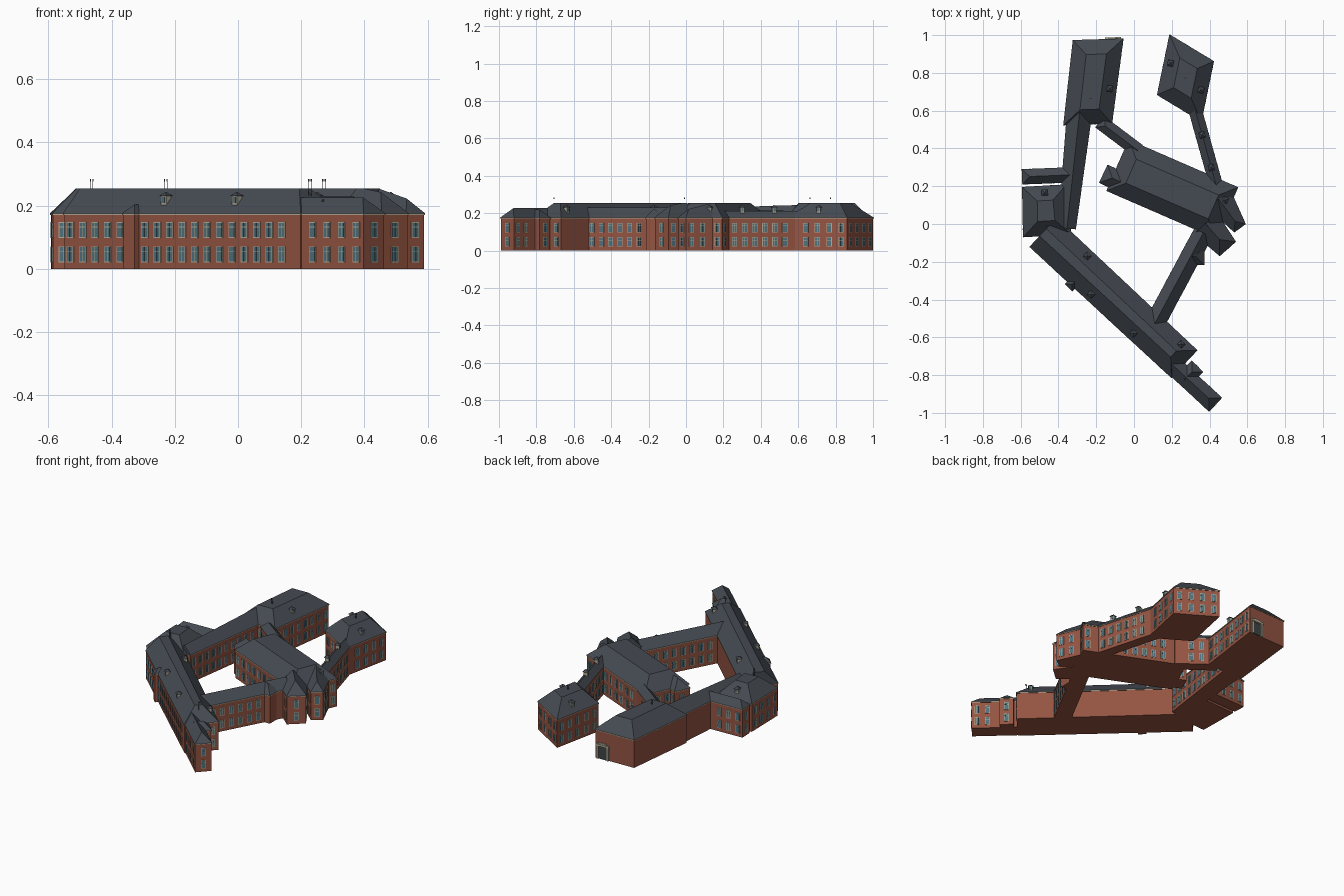
import bpy, bmesh, math
from mathutils import Vector, Matrix

if "Cube" in bpy.data.objects:
    bpy.data.objects.remove(bpy.data.objects["Cube"])

EAVE, RIDGE = 0.176, 0.255

def material(name, rgb):
    m = bpy.data.materials.new(name)
    m.diffuse_color = (*rgb, 1)
    m.use_nodes = True
    m.node_tree.nodes["Principled BSDF"].inputs["Base Color"].default_value = m.diffuse_color
    return m

BRICK = material("brick", (0.30, 0.09, 0.055))
SLATE = material("slate", (0.06, 0.07, 0.085))
STONE = material("pale_stone", (0.45, 0.41, 0.31))
GLASS = material("glass", (0.08, 0.17, 0.21))
DARK = material("dark_door", (0.05, 0.06, 0.06))

LEFT, FAR, RIGHT, NEAR = range(4)

class Wing:
    """A straight wing along an axis; corners run clockwise from near left."""
    def __init__(self, start, end, width, end_width=None, skew=0, blank=()):
        a, b = Vector(start), Vector(end)
        d = (b - a).normalized()
        side = Vector((-d.y, d.x))
        h0, h1 = width / 2, (end_width or width) / 2
        slant = d * skew
        self.a, self.b, self.width, self.blank = a, b, max(h0, h1) * 2, blank
        self.poly = [a + side * h0 - slant, b + side * h1 - slant,
                     b - side * h1 + slant, a - side * h0 + slant]

NW = Wing((-.245, .53), (-.19, .975), .25, .26, skew=.02, blank=(LEFT, FAR))  # north-west block
NE = Wing((.24, .615), (.305, .93), .254, skew=-.045)                         # north-east block
CORNER = Wing((-.475, .20), (-.46, -.06), .23, .25)                           # west corner block
LONG = Wing((-.48, -.046), (.265, -.74), .205, .196, blank=(LEFT,))           # long south-west wing
CENTRE = Wing((-.085, .31), (.49, .06), .29)                                  # centre block
EAST = Wing((.325, .60), (.445, .17), .065)                                   # east link
SOUTH = Wing((.095, -.555), (.365, -.05), .10)                                # south link
WINGS = [
    NW, NE, CORNER, LONG, CENTRE, EAST, SOUTH,
    Wing((-.285, .62), (-.355, -.02), .13, .09, blank=(RIGHT,)),              # west link
    Wing((-.18, .54), (.02, .39), .07),                                       # north link
    Wing((-.59, .25), (-.34, .26), .075),                                     # west spur
    Wing((.20, -.742), (.43, -.955), .095),                                   # long wing tip
    Wing((.27, -.82), (.335, -.755), .08),                                    # tip step
    Wing((-.27, -.26), (-.345, -.335), .05, blank=range(4)),                  # wall buttress
    Wing((.30, -.17), (.37, -.17), .09),                                      # south link bay
    Wing((-.16, .265), (0, .19), .10),                                        # centre west bay
    Wing((.45, .13), (.56, -.02), .15, .07),                                  # centre east bay
    Wing((.38, 0), (.495, -.13), .16, .11),                                   # centre south bay
]

def edges(poly):
    for i, a in enumerate(poly):
        b = poly[(i + 1) % len(poly)]
        d = (b - a).normalized()
        yield i, a, b, d, Vector((-d.y, d.x))

def inside(p, poly, margin):
    return all((p - a).dot(n) < margin for _, a, b, d, n in edges(poly))

def offset(poly, dist):
    es, out = list(edges(poly)), []
    for i in range(len(es)):
        n0, n1 = es[i - 1][4], es[i][4]
        out.append(es[i][1] + (n0 + n1) * dist / (1 + n0.dot(n1)))
    return out

def prism(poly, z0, z1):
    bm = bmesh.new()
    f = bm.faces.new([bm.verts.new((p.x, p.y, z0)) for p in poly])
    top = bmesh.ops.extrude_face_region(bm, geom=[f])["geom"]
    bmesh.ops.translate(bm, verts=[v for v in top if isinstance(v, bmesh.types.BMVert)], vec=(0, 0, z1 - z0))
    bmesh.ops.recalc_face_normals(bm, faces=bm.faces)
    return bm

def hip_roof(w):
    big = offset(w.poly, 0.003)
    bm = prism(big, EAVE - 0.005, RIDGE)
    for i, a, b, d, n in edges(w.poly):
        # ends buried in a wider neighbour stay upright so the ridge runs through
        if i in (FAR, NEAR) and any(o.width > w.width and inside((a + b) / 2, o.poly, -.01)
                                    for o in WINGS if o is not w):
            continue
        geom = bm.verts[:] + bm.edges[:] + bm.faces[:]
        bmesh.ops.bisect_plane(bm, geom=geom, dist=1e-6, plane_co=(big[i].x, big[i].y, EAVE),
                               plane_no=(n.x, n.y, 1), clear_outer=True)
        bmesh.ops.holes_fill(bm, edges=[e for e in bm.edges if e.is_boundary], sides=0)
    bmesh.ops.recalc_face_normals(bm, faces=bm.faces)
    return bm

def to_object(bm, name, mats):
    me = bpy.data.meshes.new(name)
    bm.to_mesh(me)
    bm.free()
    for m in mats:
        me.materials.append(m)
    ob = bpy.data.objects.new(name, me)
    bpy.context.collection.objects.link(ob)
    return ob

def union(parts, name, mats):
    obs = [to_object(bm, name, mats) for bm in parts]
    for o in obs[1:]:
        mod = obs[0].modifiers.new("join", "BOOLEAN")
        mod.operation, mod.solver, mod.object = "UNION", "EXACT", o
    dg = bpy.context.evaluated_depsgraph_get()
    me = bpy.data.meshes.new_from_object(obs[0].evaluated_get(dg))
    obs[0].modifiers.clear()
    obs[0].data = me
    for o in obs[1:]:
        bpy.data.objects.remove(o)
    return obs[0]

# Brick walls and slate roofs
union([prism(w.poly, 0, EAVE - 0.001) for w in WINGS], "brick_walls", [BRICK])
roof = union([hip_roof(w) for w in WINGS], "slate_roof", [SLATE, STONE])
for f in roof.data.polygons:
    if abs(f.normal.z) < 0.1 and f.center.z < EAVE + 0.001:
        f.material_index = 1        # pale eaves line

def box(bm, frame, loc, size, mat):
    m = frame @ Matrix.Translation(loc) @ Matrix.Diagonal((*size, 1))
    for v in bmesh.ops.create_cube(bm, size=1, matrix=m)["verts"]:
        for f in v.link_faces:
            f.material_index = mat

def frame_at(p, z, angle):
    return Matrix.Translation((p[0], p[1], z)) @ Matrix.Rotation(angle, 4, "Z")

# Two storeys of windows on every exposed wall
bm = bmesh.new()
for w in WINGS:
    for i, a, b, d, n in edges(w.poly):
        if i in w.blank:
            continue
        length = (b - a).length
        count = int((length - 0.01) / 0.052)
        for c in range(count):
            p = a + d * length * (c + 0.5) / count
            if any(inside(p, o.poly, .016) for o in WINGS if o is not w):
                continue
            for z in (0.046, 0.123):
                fr = frame_at(p, z, math.atan2(d.y, d.x))
                box(bm, fr, (0, 0, 0), (0.029, 0.005, 0.051), 0)
                for sx in (-1, 1):
                    box(bm, fr, (sx * 0.0061, 0, -0.007), (0.0105, 0.007, 0.031), 1)
                    box(bm, fr, (sx * 0.0061, 0, 0.0167), (0.0105, 0.007, 0.0125), 1)
to_object(bm, "windows", [STONE, GLASS])

# Dormers: wing, side and fraction along that side
bm = bmesh.new()
for w, side, t in [(LONG, RIGHT, .6), (LONG, RIGHT, .3), (LONG, LEFT, .92), (LONG, LEFT, .25), (CORNER, NEAR, .5),
                   (NW, RIGHT, .6), (NE, LEFT, .55), (NE, RIGHT, .5), (EAST, LEFT, .3), (EAST, LEFT, .7),
                   (CENTRE, FAR, .3)]:
    _, a, b, d, n = list(edges(w.poly))[side]
    fr = frame_at(a.lerp(b, t) - n * 0.03, 0, math.atan2(d.y, d.x))
    box(bm, fr, (0, -0.004, 0.213), (0.022, 0.022, 0.034), 0)
    box(bm, fr, (0, 0.006, 0.218), (0.012, 0.006, 0.018), 1)
    cap = fr @ Matrix.Translation((0, -0.003, 0.237)) @ Matrix.Rotation(math.pi / 4, 4, "Z")
    for v in bmesh.ops.create_cone(bm, cap_ends=True, segments=4, radius1=0.023, radius2=0,
                                   depth=0.014, matrix=cap)["verts"]:
        for f in v.link_faces:
            f.material_index = 2
to_object(bm, "dormers", [STONE, GLASS, SLATE])

# Paired chimney pots on slim stems, above the wing axes
bm = bmesh.new()
for w, t in [(CORNER, .8), (NW, .3), (LONG, .95), (NE, .5)]:
    for sx in (-1, 1):
        fr = frame_at(w.a.lerp(w.b, t), 0, 0)
        box(bm, fr, (sx * 0.004, 0, 0.255), (0.0015, 0.0015, 0.05), 0)
        box(bm, fr, (sx * 0.004, 0, 0.281), (0.004, 0.004, 0.008), 0)
to_object(bm, "chimney_pots", [DARK])

# Gateway at the north end of the north-west block
bm = bmesh.new()
fr = frame_at(NW.poly[FAR].lerp(NW.poly[RIGHT], .8), 0, 0.03)
box(bm, fr, (0, 0, 0.038), (0.056, 0.008, 0.076), 1)
for sx in (-1, 1):
    box(bm, fr, (sx * 0.034, 0.002, 0.044), (0.012, 0.014, 0.088), 0)
box(bm, fr, (0, 0.002, 0.086), (0.086, 0.018, 0.012), 0)
box(bm, fr, (0, 0.002, 0.096), (0.05, 0.012, 0.01), 0)
to_object(bm, "gateway", [STONE, DARK])
